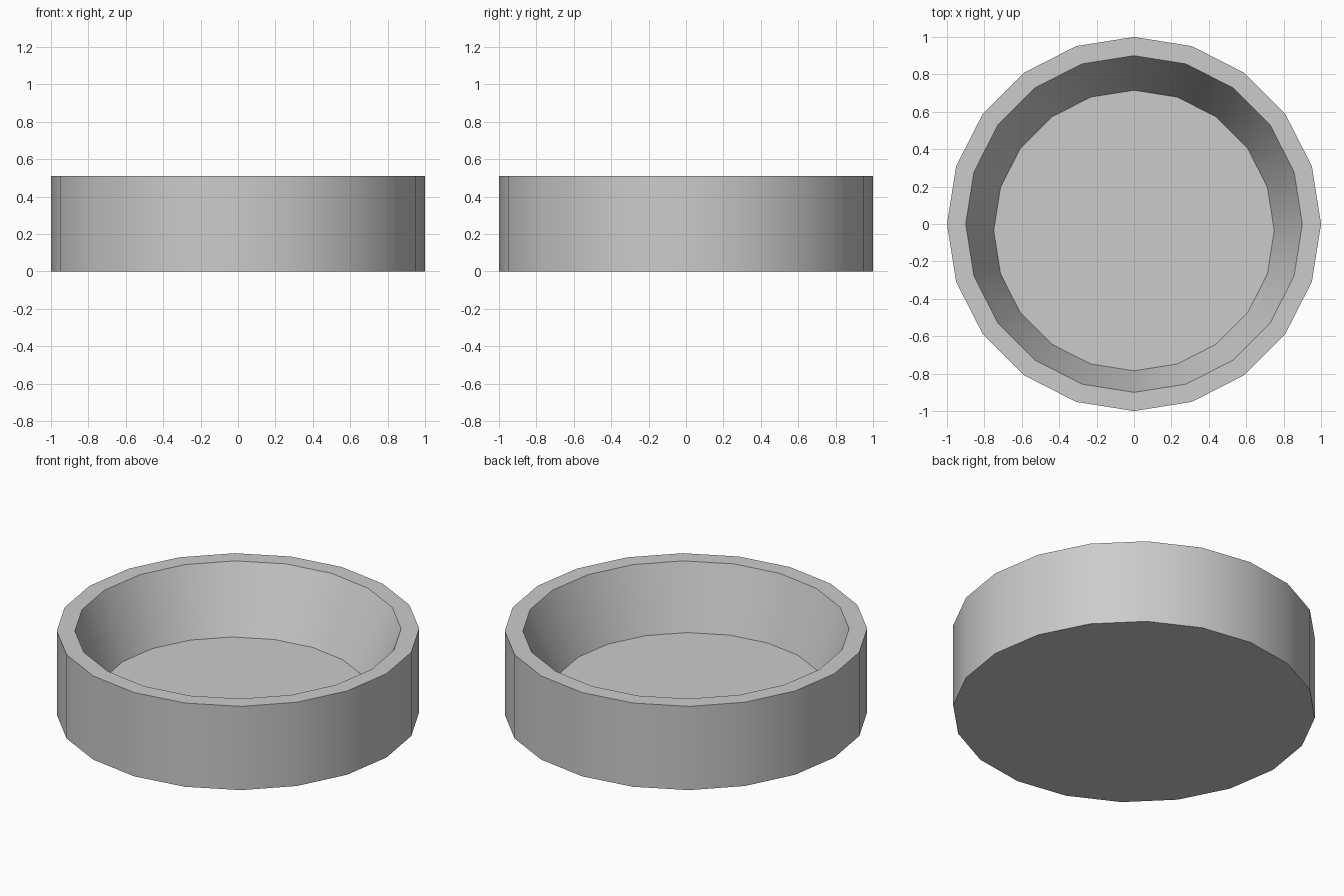
import bpy, bmesh
from math import sin, cos, radians, tau

if "Cube" in bpy.data.objects:
    bpy.data.objects.remove(bpy.data.objects["Cube"])

SIDES = 20
bm = bmesh.new()

def ring(radius, z, y_shift=0.0):
    return [bm.verts.new((radius * cos(tau * i / SIDES),
                          radius * sin(tau * i / SIDES) + y_shift, z))
            for i in range(SIDES)]

# Outer base, outer rim, inner rim, and the slightly off-centre floor
rings = [ring(1.0, 0.0), ring(1.0, 0.51), ring(0.9, 0.51), ring(0.75, 0.13, -0.035)]
for a, b in zip(rings, rings[1:]):
    for i in range(SIDES):
        j = (i + 1) % SIDES
        bm.faces.new((a[i], a[j], b[j], b[i]))

# Underside and dish floor
bm.faces.new(rings[0][::-1])
bm.faces.new(rings[-1])
bmesh.ops.recalc_face_normals(bm, faces=bm.faces[:])

mesh = bpy.data.meshes.new("round_dish")
bm.to_mesh(mesh)
bm.free()
dish = bpy.data.objects.new("round_dish", mesh)
bpy.context.collection.objects.link(dish)

# Smooth walls, crisp rims
bpy.context.view_layer.objects.active = dish
dish.select_set(True)
bpy.ops.object.shade_smooth_by_angle(angle=radians(30))
